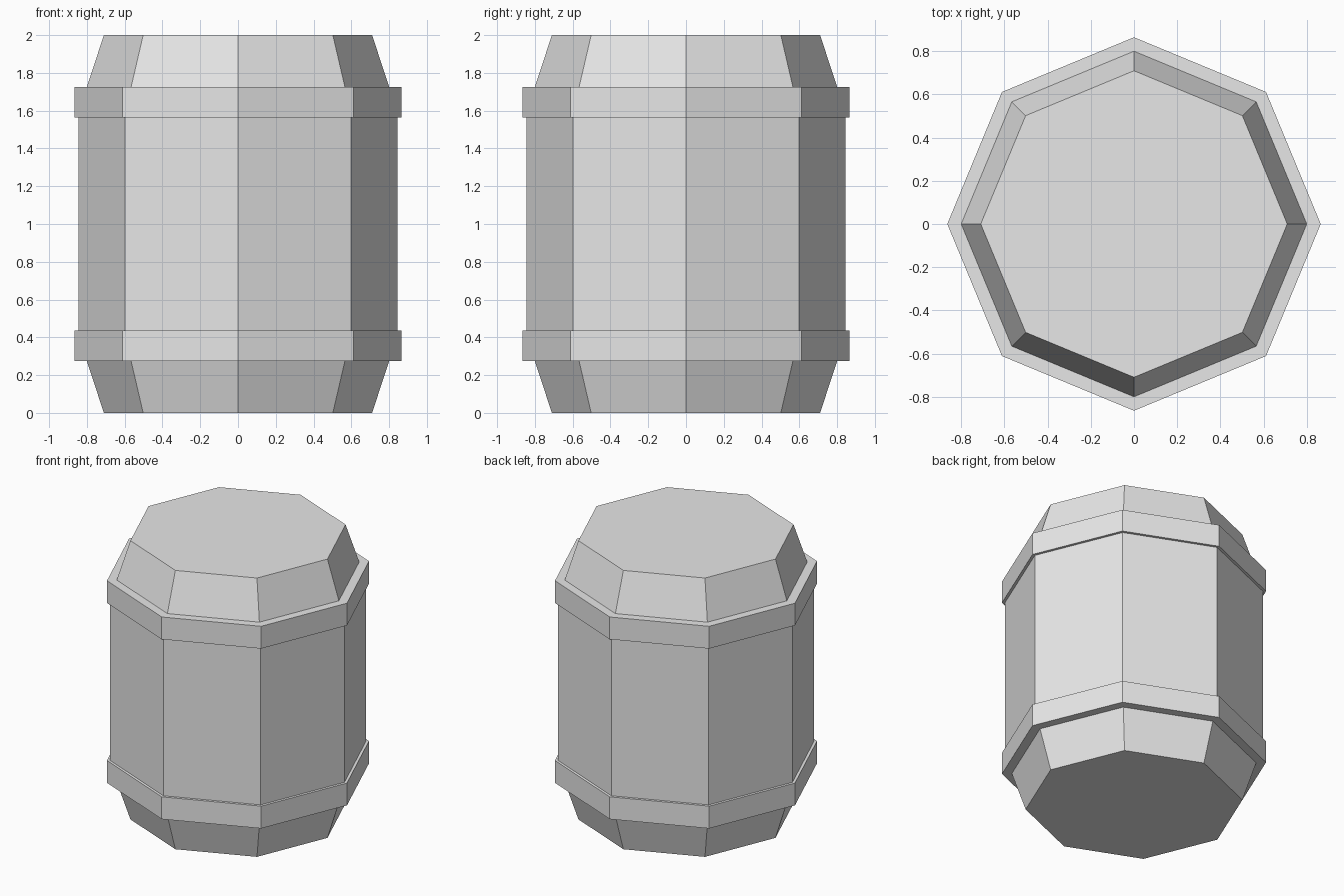
import bpy
import bmesh
from math import cos, sin, tau

SIDES = 8

cube = bpy.data.objects.get("Cube")
if cube:
    bpy.data.objects.remove(cube, do_unlink=True)

grey = bpy.data.materials.new("light_grey")
grey.use_nodes = True
colour = (0.8, 0.8, 0.8, 1)
grey.diffuse_color = colour
grey.node_tree.nodes["Principled BSDF"].inputs["Base Color"].default_value = colour


def lathe(name, profile, closed=False):
    """Spin (radius, height) points into a flat-sided solid, corners on the axes."""
    bm = bmesh.new()
    rings = [[bm.verts.new((r * cos(tau * i / SIDES), r * sin(tau * i / SIDES), z))
              for i in range(SIDES)] for r, z in profile]
    pairs = list(zip(rings, rings[1:]))
    if closed:
        pairs.append((rings[-1], rings[0]))
    else:
        bm.faces.new(rings[0])
        bm.faces.new(rings[-1])
    for low, high in pairs:
        for i in range(SIDES):
            j = (i + 1) % SIDES
            bm.faces.new((low[i], low[j], high[j], high[i]))
    bmesh.ops.recalc_face_normals(bm, faces=bm.faces)
    mesh = bpy.data.meshes.new(name)
    bm.to_mesh(mesh)
    bm.free()
    mesh.materials.append(grey)
    obj = bpy.data.objects.new(name, mesh)
    bpy.context.collection.objects.link(obj)
    return obj


# Barrel body with tapered ends
lathe("barrel_body", [(0.71, 0), (0.845, 0.41), (0.845, 1.59), (0.71, 2)])

# Raised hoops where the ends begin to taper
for name, bottom in (("lower_hoop", 0.275), ("upper_hoop", 1.565)):
    top = bottom + 0.16
    lathe(name, [(0.78, bottom), (0.865, bottom), (0.865, top), (0.78, top)], closed=True)
